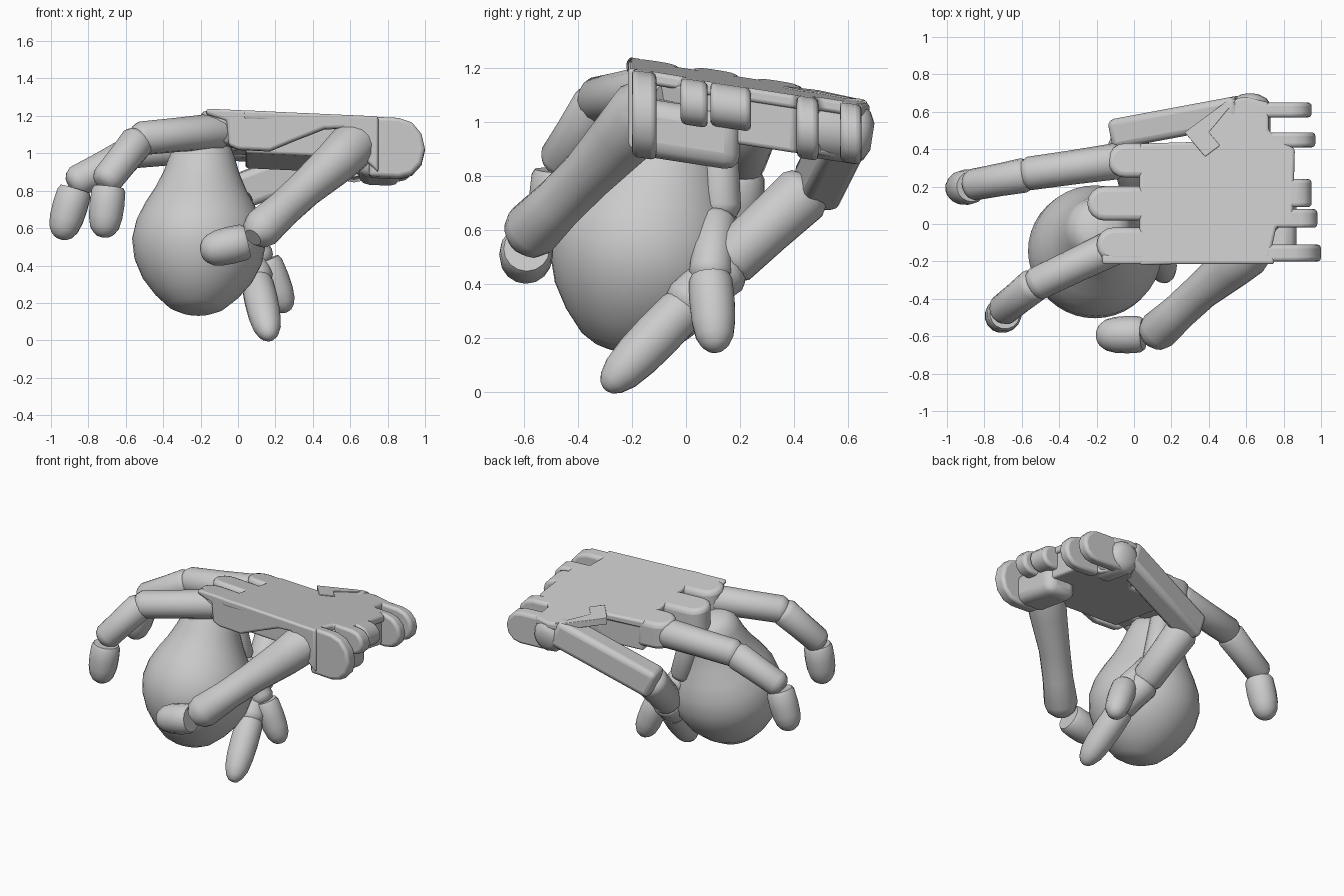
import bpy, bmesh, math
from mathutils import Vector, Matrix

cube = bpy.data.objects.get("Cube")
if cube:
    bpy.data.objects.remove(cube, do_unlink=True)

grey = bpy.data.materials.new("light_grey")
grey.use_nodes = True
GREY = (0.6, 0.6, 0.6, 1)
grey.diffuse_color = GREY
grey.node_tree.nodes["Principled BSDF"].inputs["Base Color"].default_value = GREY


def finish(name, bm, bevel=0, angle=35):
    bmesh.ops.recalc_face_normals(bm, faces=bm.faces)
    me = bpy.data.meshes.new(name)
    bm.to_mesh(me)
    bm.free()
    ob = bpy.data.objects.new(name, me)
    bpy.context.collection.objects.link(ob)
    me.materials.append(grey)
    if bevel:
        mod = ob.modifiers.new("rounding", 'BEVEL')
        mod.width, mod.segments = bevel, 3
        mod.limit_method, mod.angle_limit = 'ANGLE', math.radians(40)
    bpy.ops.object.select_all(action='DESELECT')
    ob.select_set(True)
    bpy.context.view_layer.objects.active = ob
    bpy.ops.object.shade_smooth_by_angle(angle=math.radians(angle))
    return ob


def tube(name, pts, radii, sides=16, angle=35):
    """Loft circles of the given radii along a path, frames carried without twist."""
    pts = [Vector(p) for p in pts]
    bm = bmesh.new()
    rings, quat, last = [], None, None
    for i, (p, r) in enumerate(zip(pts, radii)):
        d = (pts[min(i + 1, len(pts) - 1)] - pts[max(i - 1, 0)]).normalized()
        quat = d.to_track_quat('Z', 'Y') if quat is None else last.rotation_difference(d) @ quat
        last = d
        rings.append([bm.verts.new(p + quat @ Vector((r * math.cos(a), r * math.sin(a), 0)))
                      for a in (math.tau * k / sides for k in range(sides))])
    for a, b in zip(rings, rings[1:]):
        for k in range(sides):
            n = (k + 1) % sides
            bm.faces.new((a[k], a[n], b[n], b[k]))
    bm.faces.new(rings[0])
    bm.faces.new(rings[-1])
    return finish(name, bm, angle=angle)


def bone(name, a, b, ra, rb):
    """Finger segment with rounded ends."""
    a, b = Vector(a), Vector(b)
    d = (b - a).normalized()
    pts = [a - d * ra * .5, a - d * ra * .3, a, a.lerp(b, .5), b, b + d * rb * .35, b + d * rb * .55]
    tube(name, pts, [ra * .55, ra * .85, ra, (ra + rb) * .49, rb, rb * .8, rb * .5])


def fingertip(name, a, b, r):
    """Flat-backed pad with a blunt domed end."""
    a, b = Vector(a), Vector(b)
    shape = [(0, .85), (.08, .97), (.35, 1), (.6, .96), (.8, .83), (.92, .6), (.98, .35), (1, .1)]
    tube(name, [a.lerp(b, t) for t, _ in shape], [r * s for _, s in shape])


def top(x, y):
    """Height of the sloping back of the hand."""
    return 1.24 - .045 * (x + .2) - .155 * (y + .2)


def prism(name, low, high, bevel):
    bm = bmesh.new()
    a, b = ([bm.verts.new((x, y, top(x, y) - d)) for x, y, d in pts] for pts in (low, high))
    bm.faces.new(a)
    bm.faces.new(b)
    for i in range(len(a)):
        j = (i + 1) % len(a)
        bm.faces.new((a[i], a[j], b[j], b[i]))
    return finish(name, bm, bevel)


def slab(name, outline, d0, d1, bevel=.015):
    prism(name, [(x, y, d1) for x, y in outline], [(x, y, d0) for x, y in outline], bevel)


def side(name, profile, y0, y1, bevel=.015):
    prism(name, [(x, y0, d) for x, d in profile], [(x, y1, d) for x, d in profile], bevel)


def lug(name, x0, x1, y0, y1, depth):
    """Wrist lug with a half-round end."""
    r = min(depth / 2, .14)
    prof = [(x0, depth), (x0, 0)]
    for k in range(7):
        a = math.pi / 2 - math.pi * k / 6
        prof.append((x1 - r + r * math.cos(a), depth / 2 * (1 - math.sin(a))))
    side(name, prof, y0, y1, .02)


# Palm: back plate, body and arched front wall
slab("back_plate", [(.03, -.22), (.72, -.2), (.76, -.02), (.85, .02), (.86, .4), (.72, .5), (.72, .65),
                    (.6, .68), (.54, .67), (.36, .47), (.38, .44), (.03, .43)], 0, .05)
slab("carrier_flange", [(.27, .49), (.38, .36), (.46, .42), (.4, .49), (.55, .67), (.5, .66)], -.006, .04, .004)
slab("palm_body", [(.04, -.13), (.65, -.13), (.84, .04), (.84, .4), (.7, .5), (.66, .63), (.55, .63),
                   (.38, .42), (.04, .42)], .03, .215)
side("front_wall", [(-.17, 0), (.75, 0), (.75, .3), (.64, .2), (.56, .07), (.46, .08), (.3, .15),
                    (.17, .21), (.0, .21), (-.05, .19), (-.06, .06), (-.17, .03)], -.215, -.16)

# Wrist: heel block and lugs
slab("palm_heel", [(.64, -.17), (.87, -.17), (.87, .2), (.64, .2)], .1, .315, .06)
lug("wrist_lug_front", .7, 1.0, -.2, -.11, .32)
lug("wrist_lug_middle", .75, .98, -.02, .08, .17)
lug("wrist_block", .75, .95, .09, .24, .16)
lug("wrist_lug_inner", .7, .97, .41, .49, .23)
lug("wrist_lug_back", .55, .95, .57, .65, .22)
tube("wrist_hub", [(.62, y, top(.62, y) - .12) for y in (.45, .64, .67, .69)], [.11, .11, .09, .05])

# Finger mounts on the leading edge
for label, y, x0 in (("front", -.11, -.2), ("middle", .11, -.25), ("back", .34, -.14)):
    r = .092
    arc = [(x0 + r - r * math.sin(a), y + r * math.cos(a)) for a in (math.pi * k / 8 for k in range(9))]
    slab("finger_mount_" + label, [(.08, y + r)] + arc + [(.08, y - r)], .0, .18, .03)

# Two outstretched fingers
bone("front_finger_base", (-.1, -.12, 1.12), (-.52, -.32, 1.08), .097, .09)
bone("front_finger_middle", (-.54, -.33, 1.06), (-.7, -.46, .86), .093, .085)
fingertip("front_finger_tip", (-.69, -.48, .82), (-.72, -.5, .55), .095)
bone("back_finger_base", (-.1, .335, 1.05), (-.56, .27, 1.01), .097, .09)
bone("back_finger_middle", (-.59, .26, .99), (-.86, .21, .85), .093, .085)
fingertip("back_finger_tip", (-.87, .2, .81), (-.95, .19, .54), .095)

# Curled middle finger
bone("middle_finger_base", (-.15, .11, 1.04), (-.06, .13, .68), .08, .075)
bone("middle_finger_middle", (-.03, .11, .62), (.12, .09, .44), .08, .08)
fingertip("middle_finger_tip", (.15, .09, .43), (.26, .11, .15), .085)

# Lower finger on its angled carrier
start, end = Vector((.53, .6, .99)), Vector((-.06, .49, .77))
bm = bmesh.new()
bmesh.ops.create_cube(bm, size=1)
axis = end - start
x_dir = axis.normalized()
y_dir = Vector((0, 0, 1)).cross(x_dir).normalized()
rot = Matrix((x_dir, y_dir, x_dir.cross(y_dir))).transposed().to_4x4()
bm.transform(Matrix.Translation((start + end) / 2) @ rot @ Matrix.Diagonal((axis.length + .1, .16, .19, 1)))
finish("lower_finger_carrier", bm, .035)
bone("lower_finger_base", (-.03, .43, .73), (.03, .17, .49), .11, .1)
bone("lower_finger_middle", (.04, .14, .45), (.1, .0, .33), .1, .09)
fingertip("lower_finger_tip", (.1, .0, .32), (.17, -.3, .01), .09)

# Thumb
tube("thumb_base", [(.69, -.07, 1.08), (.66, -.1, 1.07), (.6, -.16, 1.03), (.52, -.23, .95), (.36, -.36, .81),
                    (.24, -.47, .7), (.13, -.57, .6), (.1, -.6, .57), (.08, -.62, .55)],
     [.06, .11, .13, .12, .1, .098, .108, .09, .05])
fingertip("thumb_tip", (.05, -.59, .53), (-.2, -.595, .47), .1)

# Pear-shaped object held by the fingers
pear = [(.15, .05), (.155, .09), (.18, .15), (.25, .23), (.33, .295), (.43, .342), (.53, .358), (.63, .338),
        (.72, .295), (.8, .247), (.89, .205), (.98, .175), (1.04, .15), (1.07, .1), (1.08, .02)]
tube("pear", [(-.21 + .04 * (z - .5), -.155 + .27 * (z - .5), z) for z, _ in pear],
     [r for _, r in pear], 40, 60)
